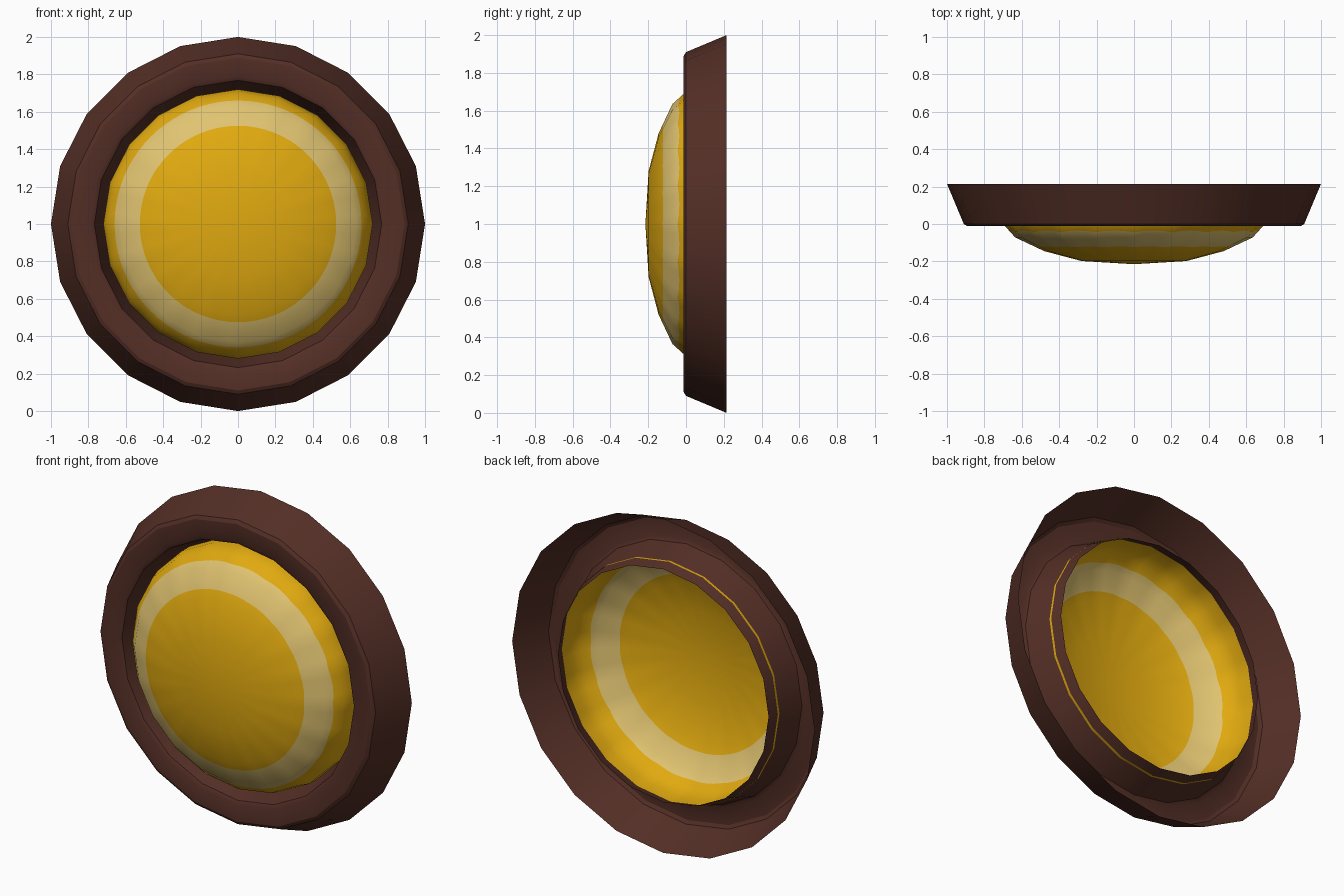
import bpy, bmesh, math

if "Cube" in bpy.data.objects:
    bpy.data.objects.remove(bpy.data.objects["Cube"])

N = 20                      # sides of the ring
STEP = 2 * math.pi / N


def material(name, rgb):
    m = bpy.data.materials.new(name)
    m.diffuse_color = (*rgb, 1)
    m.use_nodes = True
    m.node_tree.nodes["Principled BSDF"].inputs["Base Color"].default_value = m.diffuse_color
    return m


brown = material("dark brown", (0.088, 0.028, 0.019))
yellow = material("golden yellow", (0.75, 0.40, 0.005))
tan = material("pale gold", (0.75, 0.55, 0.165))


def finish(name, bm, mats, angle):
    me = bpy.data.meshes.new(name)
    bm.to_mesh(me)
    bm.free()
    ob = bpy.data.objects.new(name, me)
    bpy.context.collection.objects.link(ob)
    for m in mats:
        me.materials.append(m)
    bpy.ops.object.select_all(action='DESELECT')
    ob.select_set(True)
    bpy.context.view_layer.objects.active = ob
    bpy.ops.object.shade_smooth_by_angle(angle=math.radians(angle))
    return ob


def bridge(bm, a, b, mat=0):
    n = len(a)
    for i in range(n):
        j = (i + 1) % n
        f = bm.faces.new((a[i], a[j], b[j], b[i]))
        f.material_index = mat


# Outer ring: open-backed trough, profile as (radius, y)
profile = [(1.0, 0.215), (0.91, 0.0), (0.89, -0.012), (0.79, -0.012),
           (0.768, 0.0), (0.697, 0.215)]
bm = bmesh.new()
rings = [[bm.verts.new((r * math.cos(i * STEP), y, 1 + r * math.sin(i * STEP)))
          for i in range(N)] for r, y in profile]
for a, b in zip(rings, rings[1:]):
    bridge(bm, a, b)
finish("outer_ring", bm, [brown], 30)

# Dome: 20-sided faceted bowl, with a round painted band cut into it
dome = [(0.0, -0.215), (0.28, -0.198), (0.48, -0.145), (0.635, -0.072),
        (0.70, 0.0), (0.72, 0.07), (0.72, 0.16)]
SUB = 4                     # splits per side, so the band edge is round


def side_scale(t):
    """Distance to the 20-gon side relative to its corner radius."""
    d = (t % STEP) - STEP / 2
    return math.cos(STEP / 2) / math.cos(d)


def height(rho):
    for (r0, y0), (r1, y1) in zip(dome, dome[1:]):
        if r0 <= rho <= r1 and r1 > r0:
            return y0 + (y1 - y0) * (rho - r0) / (r1 - r0)
    return dome[-2][1]


def point(r, y, t):
    return (r * math.cos(t), y, 1 + r * math.sin(t))


bm = bmesh.new()
angles = [i * STEP / SUB for i in range(N * SUB)]


def poly_ring(r, y):
    return [bm.verts.new(point(r * side_scale(t), y, t)) for t in angles]


def round_ring(r):
    return [bm.verts.new(point(r, height(r / side_scale(t)), t)) for t in angles]


rings = [poly_ring(*dome[1]), poly_ring(*dome[2]), round_ring(0.525),
         poly_ring(*dome[3]), round_ring(0.66)] + [poly_ring(*p) for p in dome[4:]]
tip = bm.verts.new(point(0, dome[0][1], 0))
for i in range(len(angles)):
    bm.faces.new((tip, rings[0][i], rings[0][(i + 1) % len(angles)]))
for k, (a, b) in enumerate(zip(rings, rings[1:])):
    bridge(bm, b, a, 1 if k in (2, 3) else 0)
bmesh.ops.recalc_face_normals(bm, faces=bm.faces)
finish("dome", bm, [yellow, tan], 35)
